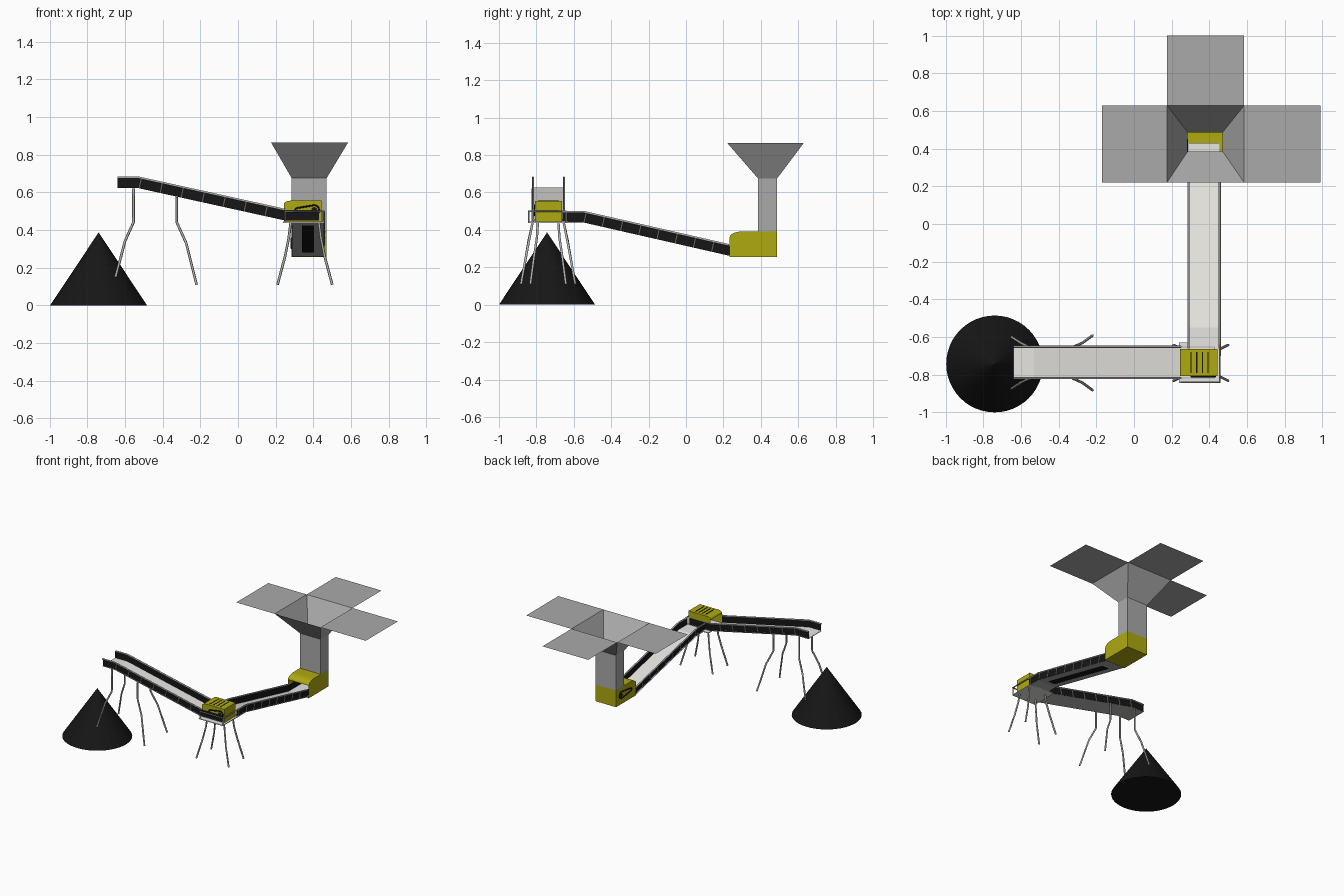
import bpy, bmesh, math
from mathutils import Vector

if "Cube" in bpy.data.objects:
    bpy.data.objects.remove(bpy.data.objects["Cube"])


def material(name, color):
    m = bpy.data.materials.new(name)
    m.diffuse_color = color
    m.use_nodes = True
    m.node_tree.nodes["Principled BSDF"].inputs["Base Color"].default_value = m.diffuse_color
    return m


BLACK = material("black", (0.008, 0.008, 0.008, 1))
YELLOW = material("yellow", (0.42, 0.40, 0.005, 1))
WHITE = material("belt_white", (0.8, 0.79, 0.75, 1))
STEEL = material("steel", (0.45, 0.45, 0.44, 1))
GLASS = material("hopper_grey", (0.4, 0.4, 0.4, 0.65))


def mesh(name, verts, faces, mat):
    me = bpy.data.meshes.new(name)
    me.from_pydata([tuple(v) for v in verts], [], faces)
    ob = bpy.data.objects.new(name, me)
    bpy.context.collection.objects.link(ob)
    me.materials.append(mat)
    return ob


def ribbon(name, a, b, mat, facing):
    # quad strip between two point rows, its normals turned toward facing
    n = len(a)
    ob = mesh(name, a + b, [(i, i + 1, n + i + 1, n + i) for i in range(n - 1)], mat)
    if ob.data.polygons[0].normal.dot(Vector(facing)) < 0:
        ob.data.flip_normals()
    return ob


def tubes(name, paths, radius, mat, cyclic=False):
    cu = bpy.data.curves.new(name, 'CURVE')
    cu.dimensions = '3D'
    cu.bevel_depth = radius
    cu.bevel_resolution = 1
    cu.use_fill_caps = True
    for pts in paths:
        sp = cu.splines.new('POLY')
        sp.points.add(len(pts) - 1)
        for p, q in zip(sp.points, pts):
            p.co = (*q, 1)
        sp.use_cyclic_u = cyclic
    ob = bpy.data.objects.new(name, cu)
    bpy.context.collection.objects.link(ob)
    cu.materials.append(mat)


def box(name, x0, x1, y0, y1, z0, z1, mat):
    v = [(x, y, z) for z in (z0, z1) for y in (y0, y1) for x in (x0, x1)]
    f = [(0, 2, 3, 1), (4, 5, 7, 6), (0, 1, 5, 4), (2, 6, 7, 3), (0, 4, 6, 2), (1, 3, 7, 5)]
    return mesh(name, v, f, mat)


# u runs along a conveyor, s across it
def along_y(u, s, z):
    return Vector((0.372 + s, u, z))


def along_x(u, s, z):
    return Vector((u, -0.735 + s, z))


def conveyor(name, P, prof, posts, u_rail):
    def row(s, dz):
        return [P(u, s, z + dz) for u, z in prof]
    ribbon(name + "_belt", row(-0.08, 0.005), row(0.08, 0.005), WHITE, (0, 0, 1))
    ribbon(name + "_underside", row(-0.085, -0.002), row(0.085, -0.002), STEEL, (0, 0, -1))
    (u1, z1), (u2, z2) = prof[1], prof[2]
    slope = (z2 - z1) / (u2 - u1)
    rails, uprights = [], []
    for side in (-1, 1):
        inward = P(0, -side, 0) - P(0, 0, 0)
        ribbon(name + "_side_wall", row(side * 0.078, 0), row(side * 0.078, 0.055), BLACK, inward)
        rails.append([P(min(u, u_rail), side * 0.083, z + 0.057) for u, z in prof[:3]])
        for i in range(posts):
            u = u1 + (u2 - u1) * (i + 0.05) / posts
            z = z1 + slope * (u - u1)
            uprights.append([P(u, side * 0.083, z),
                             P(u - slope * 0.057, side * 0.083, z + 0.057)])
    tubes(name + "_rails", rails, 0.006, STEEL)
    tubes(name + "_rail_posts", uprights, 0.004, STEEL)


conveyor("lower_conveyor", along_y,
         [(-0.66, 0.44), (-0.55, 0.44), (0.23, 0.262), (0.43, 0.262)], 8, 0.24)
conveyor("upper_conveyor", along_x,
         [(-0.64, 0.622), (-0.53, 0.622), (0.25, 0.45), (0.43, 0.45)], 7, 0.25)
# dark return strip below the lower conveyor
ribbon("return_strip", [along_y(-0.50, s, 0.423) for s in (-0.032, 0.032)],
       [along_y(0.12, s, 0.281) for s in (-0.032, 0.032)], BLACK, (0, 0, -1))


def hood(name, P, half, u0, u1, z0, z1, r, drop, hole=None):
    # outline: front bottom, back bottom, back top, then the rounded lip
    prof = [(u0, z0), (u1, z0), (u1, z1)]
    if hole:
        prof.append((hole, z1))
    for i in range(6):
        t = math.pi / 2 * i / 5
        prof.append((u0 + r - r * math.sin(t), z1 - drop + drop * math.cos(t)))
    n = len(prof)
    verts = [P(u, s, z) for s in (-half, half) for u, z in prof]
    faces = [tuple(range(n)), tuple(range(2 * n - 1, n - 1, -1))]
    faces += [(i, i + 1, n + i + 1, n + i) for i in range(n - 1) if not (hole and i == 2)]
    ob = mesh(name, verts, faces, YELLOW)
    bm = bmesh.new()
    bm.from_mesh(ob.data)
    bmesh.ops.recalc_face_normals(bm, faces=bm.faces)
    bm.to_mesh(ob.data)
    bm.free()


hood("lower_hood", lambda u, s, z: Vector((0.378 + s, u, z)), 0.093,
     0.232, 0.487, 0.256, 0.392, 0.07, 0.035, hole=0.385)
hood("upper_hood", along_x, 0.072, 0.243, 0.442, 0.446, 0.555, 0.035, 0.02)


def drive(name, Q, length):
    # tapered drive belt with a wheel in its large end
    R, r = 0.026, 0.011
    loop = [(R * math.cos(a), R * math.sin(a))
            for a in [math.radians(-100 + 200 * i / 10) for i in range(11)]]
    loop += [(-length + r * math.cos(a), r * math.sin(a))
             for a in [math.radians(100 + 160 * i / 5) for i in range(6)]]
    tubes(name + "_belt", [[Q(a, b) for a, b in loop]], 0.005, BLACK, True)
    wheel = [Q(0.016 * math.cos(math.tau * i / 16), 0.016 * math.sin(math.tau * i / 16))
             for i in range(16)]
    mesh(name + "_wheel", wheel, [tuple(range(16))], BLACK)


drive("upper_drive", lambda a, b: (0.405 + a, -0.809, 0.505 + b), 0.09)
drive("lower_drive", lambda a, b: (0.283, 0.42 + a, 0.33 + b), 0.12)

# vent slits on the upper hood
for i in range(4):
    x = 0.30 + i * 0.03
    box("hood_vent", x, x + 0.006, -0.79, -0.68, 0.553, 0.557, BLACK)

# platform and handrail around the transfer point
box("platform", 0.24, 0.456, -0.845, -0.63, 0.438, 0.444, WHITE)
tubes("platform_rail", [[(0.25, -0.84, 0.5), (0.456, -0.84, 0.5), (0.456, -0.64, 0.5)]],
      0.005, STEEL)
tubes("platform_rail_posts", [[(x, y, 0.44), (x, y, 0.5)] for x, y in
                              ((0.25, -0.84), (0.456, -0.84), (0.456, -0.64))], 0.004, STEEL)

# splayed legs
legs = []
for s in (-1, 1):
    y = -0.737
    legs.append([(-0.555, y + s * 0.083, 0.62), (-0.555, y + s * 0.083, 0.44),
                 (-0.60, y + s * 0.105, 0.34), (-0.65, y + s * 0.137, 0.15)])
    legs.append([(-0.325, y + s * 0.083, 0.575), (-0.325, y + s * 0.083, 0.44),
                 (-0.275, y + s * 0.105, 0.33), (-0.22, y + s * 0.145, 0.11)])
    for x, d in ((0.28, -1), (0.43, 1)):
        legs.append([(x, y + s * 0.055, 0.44), (x + d * 0.01, y + s * 0.06, 0.36),
                     (x + d * 0.03, y + s * 0.075, 0.26), (x + d * 0.07, y + s * 0.095, 0.11)])
tubes("legs", legs, 0.007, STEEL)


# hopper: square funnel, chute and three open flaps
def ring(x0, x1, y0, y1, z):
    return [(x0, y0, z), (x1, y0, z), (x1, y1, z), (x0, y1, z)]


rows = (ring(0.175, 0.585, 0.22, 0.63, 0.865) + ring(0.285, 0.471, 0.385, 0.487, 0.675)
        + ring(0.285, 0.471, 0.385, 0.487, 0.39))
mesh("hopper_and_chute", rows,
     [(k + (i + 1) % 4, k + i, k + 4 + i, k + 4 + (i + 1) % 4) for k in (0, 4) for i in range(4)],
     GLASS)
for name, r in (("left_flap", (-0.17, 0.175, 0.22, 0.63)),
                ("right_flap", (0.585, 0.99, 0.22, 0.63)),
                ("back_flap", (0.175, 0.585, 0.63, 1.0))):
    mesh(name, ring(*r, 0.865), [(0, 1, 2, 3)], GLASS)

# heap at the discharge end
bpy.ops.mesh.primitive_cone_add(vertices=48, radius1=0.257, depth=0.387,
                                location=(-0.74, -0.743, 0.1935))
heap = bpy.context.object
heap.name = "heap"
heap.data.materials.append(BLACK)
